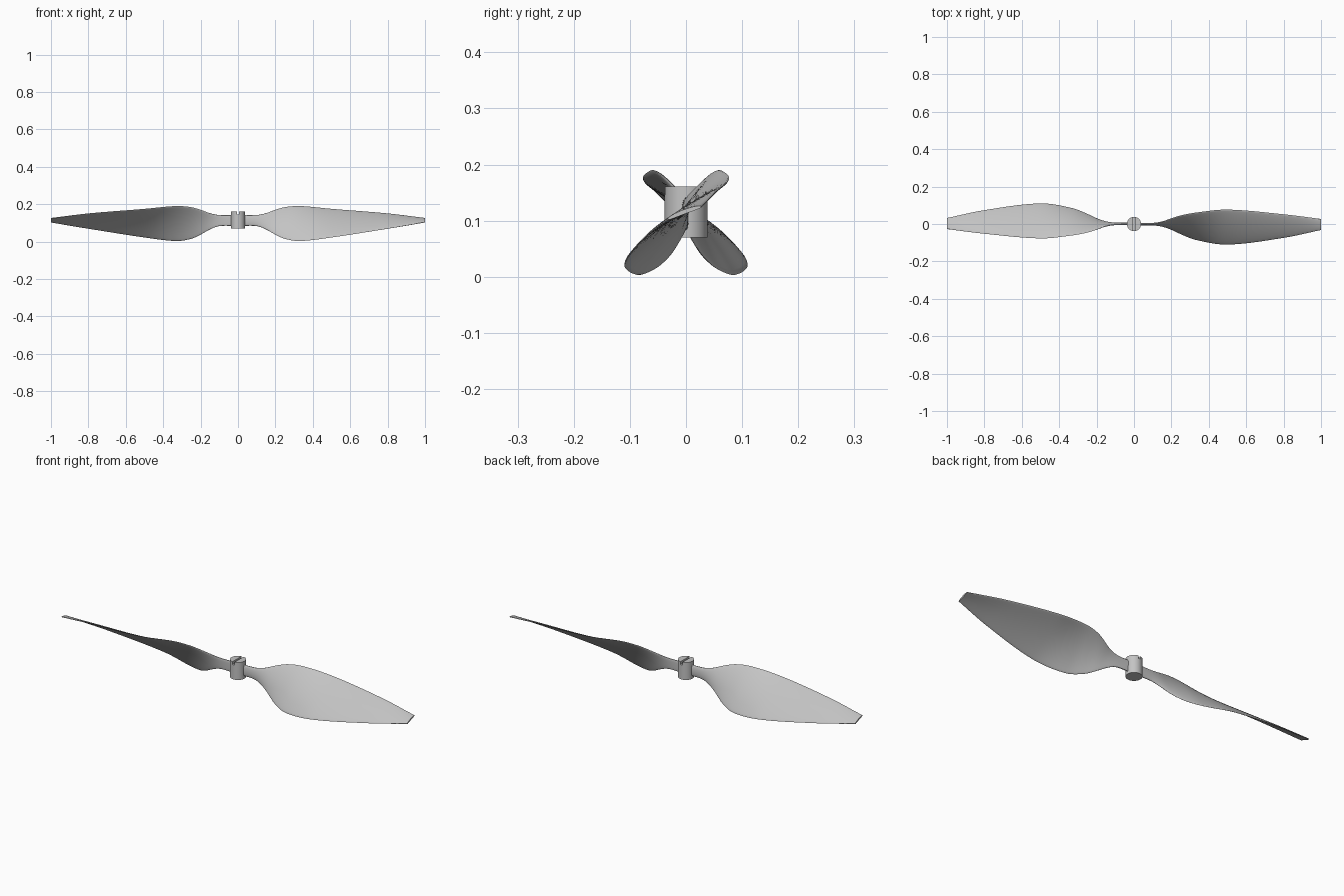
import bpy, bmesh, math
from mathutils import Vector

cube = bpy.data.objects.get("Cube")
if cube:
    bpy.data.objects.remove(cube, do_unlink=True)

grey = bpy.data.materials.new("plain grey")
grey.use_nodes = True
colour = (0.55, 0.55, 0.55, 1)
grey.diffuse_color = colour
grey.node_tree.nodes["Principled BSDF"].inputs["Base Color"].default_value = colour


def finish(obj, angle):
    """Give the part its material and smooth shading with sharp edges."""
    obj.data.materials.clear()
    obj.data.materials.append(grey)
    bpy.ops.object.select_all(action="DESELECT")
    obj.select_set(True)
    bpy.context.view_layer.objects.active = obj
    bpy.ops.object.shade_smooth_by_angle(angle=math.radians(angle))


# Blade stations: distance from hub, then lower and upper edge as (y, z)
STATIONS = [
    (0.0, (0, .083), (0, .142)),
    (0.1, (-.003, .083), (.003, .142)),
    (0.15, (-.012, .065), (.012, .152)),
    (0.2, (-.03, .037), (.03, .17)),
    (0.25, (-.054, .015), (.046, .184)),
    (0.33, (-.085, .003), (.061, .19)),
    (0.5, (-.11, .022), (.077, .175)),
    (0.8, (-.074, .069), (.052, .15)),
    (1.0, (-.032, .103), (.027, .125)),
]


def edge_at(x, side):
    """Smooth interpolation of one blade edge at distance x."""
    xs = [s[0] for s in STATIONS]
    pts = [Vector(s[side]) for s in STATIONS]
    last = len(xs) - 1

    def slope(k):
        a, b = max(k - 1, 0), min(k + 1, last)
        return (pts[b] - pts[a]) / (xs[b] - xs[a])

    i = max(k for k in range(last) if xs[k] <= x)
    h = xs[i + 1] - xs[i]
    t = (x - xs[i]) / h
    ease = t * t * (3 - 2 * t)
    return (pts[i].lerp(pts[i + 1], ease)
            + slope(i) * h * t * (1 - t) ** 2
            - slope(i + 1) * h * t * t * (1 - t))


def make_blade(name, turn):
    """Loft thin cambered sections along the twisted blade."""
    bm = bmesh.new()
    rings, steps, sides = [], 60, 32
    for n in range(steps + 1):
        x = n / steps
        low, high = edge_at(x, 1), edge_at(x, 2)
        mid, half = (low + high) / 2, (high - low) / 2
        normal = Vector((-half.y, half.x)).normalized()
        thick = 0.004 + 0.003 * max(0, 1 - x / 0.25)
        ring = []
        for k in range(sides):
            a = math.tau * k / sides
            s, c = math.sin(a), math.cos(a)
            bulge = math.copysign(abs(s) ** 0.6, s) if abs(s) > 1e-6 else 0
            lift = thick * bulge + 0.06 * half.length * s * s
            p = mid + half * c + normal * lift
            ring.append(bm.verts.new((x * turn, p.x * turn, p.y)))
        rings.append(ring)
    for a, b in zip(rings, rings[1:]):
        for k in range(sides):
            j = (k + 1) % sides
            bm.faces.new((a[k], a[j], b[j], b[k]))
    bm.faces.new(rings[0])
    bm.faces.new(rings[-1])
    bmesh.ops.recalc_face_normals(bm, faces=bm.faces)
    mesh = bpy.data.meshes.new(name)
    bm.to_mesh(mesh)
    bm.free()
    obj = bpy.data.objects.new(name, mesh)
    bpy.context.collection.objects.link(obj)
    finish(obj, 50)


make_blade("left_blade", 1)
make_blade("right_blade", -1)

# Hub with a narrow slot across its top
bottom, top = 0.07, 0.161
bpy.ops.mesh.primitive_cylinder_add(vertices=48, radius=0.038, depth=top - bottom,
                                    location=(0, 0, (top + bottom) / 2))
hub = bpy.context.object
hub.name = "hub"
bpy.ops.mesh.primitive_cube_add(size=1, location=(0, 0, top))
cutter = bpy.context.object
cutter.name = "slot_cutter"
cutter.scale = (0.011, 0.2, 0.03)
cutter.hide_render = True
cut = hub.modifiers.new("slot", "BOOLEAN")
cut.operation = "DIFFERENCE"
cut.object = cutter
cut.solver = "EXACT"
bpy.ops.object.select_all(action="DESELECT")
hub.select_set(True)
bpy.context.view_layer.objects.active = hub
bpy.ops.object.modifier_apply(modifier=cut.name)
bpy.data.objects.remove(cutter, do_unlink=True)
finish(hub, 30)
